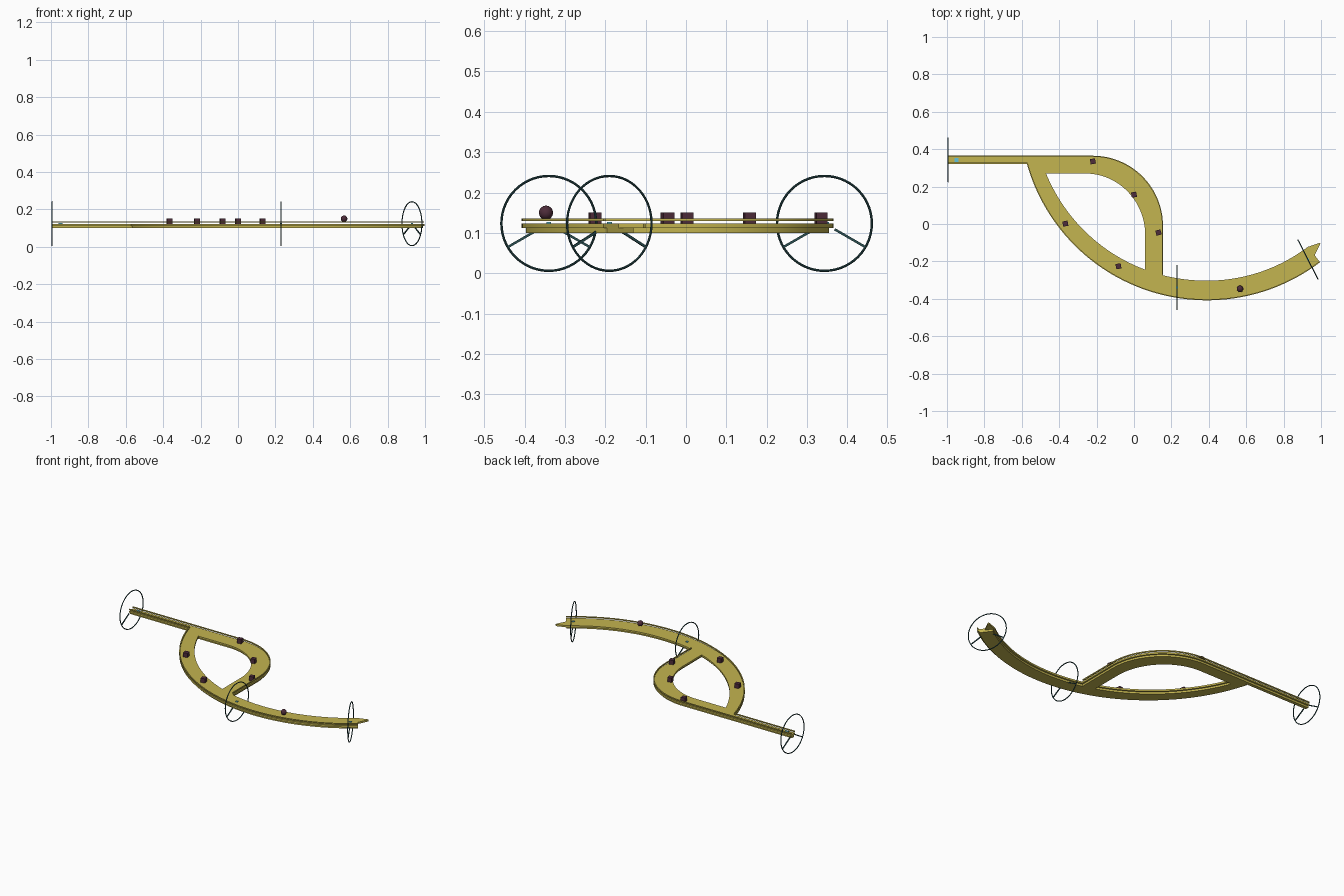
import bpy, bmesh, math
from math import sin, cos, radians
from mathutils import Vector, Matrix

if "Cube" in bpy.data.objects:
    bpy.data.objects.remove(bpy.data.objects["Cube"])


def material(name, rgb):
    m = bpy.data.materials.new(name)
    m.diffuse_color = (*rgb, 1)
    m.use_nodes = True
    m.node_tree.nodes["Principled BSDF"].inputs["Base Color"].default_value = m.diffuse_color
    return m


GOLD = material("gold", (0.55, 0.46, 0.08))
TEAL = material("dark teal", (0.022, 0.075, 0.08))
PLUM = material("dark plum", (0.075, 0.025, 0.042))
CYAN = material("light cyan", (0.12, 0.55, 0.72))


def finish(name, bm, mat, smooth=False):
    bmesh.ops.recalc_face_normals(bm, faces=bm.faces)
    me = bpy.data.meshes.new(name)
    bm.to_mesh(me)
    bm.free()
    me.materials.append(mat)
    ob = bpy.data.objects.new(name, me)
    bpy.context.collection.objects.link(ob)
    if smooth:
        bpy.ops.object.select_all(action='DESELECT')
        ob.select_set(True)
        bpy.context.view_layer.objects.active = ob
        bpy.ops.object.shade_smooth_by_angle(angle=radians(35))
    return ob


def ribbon(name, left, right, z0, z1, inset=0.0, mat=GOLD):
    """Solid strip between two edge lines, narrowed by inset on each side."""
    bm = bmesh.new()
    rings = []
    for a, b in zip(left, right):
        a, b = Vector(a), Vector(b)
        d = (b - a).normalized() * inset
        a, b = a + d, b - d
        rings.append([bm.verts.new((p.x, p.y, z)) for p, z in
                      ((a, z0), (b, z0), (b, z1), (a, z1))])
    for r, s in zip(rings, rings[1:]):
        for i in range(4):
            j = (i + 1) % 4
            bm.faces.new((r[i], r[j], s[j], s[i]))
    bm.faces.new(rings[0])
    bm.faces.new(rings[-1])
    return finish(name, bm, mat, True)


def edge_rail(name, edge, other):
    """Thin rail floating above one edge of a strip."""
    inner = []
    for a, b in zip(edge, other):
        a, b = Vector(a), Vector(b)
        inner.append(a + (b - a).normalized() * 0.006)
    ribbon(name, edge, inner, 0.129, 0.136)


def track(name, left, right):
    ribbon(name + "_deck", left, right, 0.112, 0.123)
    ribbon(name + "_beam", left, right, 0.100, 0.112, 0.011)


def big(r, deg):
    t = radians(deg)
    return (0.39 + r * sin(t), 0.592 - r * cos(t))


# long sweeping arc
N = 72
angles = [-74.5 + (37.2 + 74.5) * i / N for i in range(N + 1)]
outer = [big(1.0, a) for a in angles]
inner = [big(0.895 + 0.026 * max(0, -a / 74.5) ** 1.5, a) for a in angles]
track("sweep", outer, inner)
edge_rail("sweep_rail", outer, inner)

# pointed tip at the open end
ribbon("sweep_tip", [big(0.955, 37), big(0.924, 41)],
       [big(0.895, 37), big(0.918, 41)], 0.112, 0.123)

# loop: straight, quarter bend, straight down into the sweep
M = 32
outer = [(-0.53, 0.365)]
inner = [(-0.49, 0.27)]
for i in range(M + 1):
    t = radians(90 - 90 * i / M)
    outer.append((-0.22 + 0.375 * cos(t), -0.01 + 0.375 * sin(t)))
    inner.append((-0.26 + 0.32 * cos(t), -0.06 + 0.33 * sin(t)))
outer.append((0.155, -0.30))
inner.append((0.06, -0.27))
track("loop", outer, inner)
edge_rail("loop_rail", outer[:-1] + [(0.155, -0.27)], inner)

# narrow entry bar
top, low = [(-0.997, 0.365), (-0.48, 0.365)], [(-0.997, 0.322), (-0.48, 0.322)]
track("entry_bar", top, low)
edge_rail("entry_rail_back", top, low)
edge_rail("entry_rail_front", [low[0], (-0.57, 0.322)], [top[0], (-0.57, 0.365)])


def hoop(name, x, y, turn):
    """Upright ring with two lower spokes and a small marker on the track."""
    place = Matrix.Translation((x, y, 0.1235)) @ Matrix.Rotation(radians(turn), 4, 'Z')
    bm = bmesh.new()
    seg, sides, rad, tube = 56, 8, 0.1175, 0.003
    grid = []
    for i in range(seg):
        a = 2 * math.pi * i / seg
        row = []
        for j in range(sides):
            b = 2 * math.pi * j / sides
            r = rad + tube * cos(b)
            row.append(bm.verts.new((tube * sin(b), r * cos(a), r * sin(a))))
        grid.append(row)
    for i in range(seg):
        for j in range(sides):
            k, l = (i + 1) % seg, (j + 1) % sides
            bm.faces.new((grid[i][j], grid[k][j], grid[k][l], grid[i][l]))
    bm.transform(place)
    finish(name + "_ring", bm, TEAL, True)

    bm = bmesh.new()
    for ang in (-30, -150):
        m = (place @ Matrix.Rotation(radians(ang), 4, 'X')
             @ Matrix.Translation((0, 0.073, 0)) @ Matrix.Diagonal((0.005, 0.088, 0.006, 1)))
        bmesh.ops.create_cube(bm, size=1, matrix=m)
    finish(name + "_spokes", bm, TEAL)


hoop("start_hoop", -0.994, 0.343, 0)
hoop("middle_hoop", 0.23, -0.34, 0)
hoop("end_hoop", 0.93, -0.19, 27)

# small cyan markers lying on the deck
for i, (x, y, s) in enumerate(((-0.95, 0.343, 0.022), (0.23, -0.34, 0.012), (0.93, -0.19, 0.012))):
    bm = bmesh.new()
    bmesh.ops.create_cube(bm, size=1, matrix=Matrix.Translation((x, y, 0.125))
                          @ Matrix.Diagonal((s, s, 0.005, 1)))
    finish(f"marker_{i + 1}", bm, CYAN)

# blocks standing on the loop
blocks = ((-0.22, 0.335, 10), (0.0, 0.157, 10), (0.131, -0.046, 15),
          (-0.367, 0.002, 10), (-0.083, -0.226, 10))
for i, (x, y, turn) in enumerate(blocks):
    bm = bmesh.new()
    bmesh.ops.create_cube(bm, size=1, matrix=Matrix.Translation((x, y, 0.1365))
                          @ Matrix.Rotation(radians(turn), 4, 'Z')
                          @ Matrix.Diagonal((0.028, 0.028, 0.028, 1)))
    finish(f"block_{i + 1}", bm, PLUM)

# ball hovering over the sweep
bm = bmesh.new()
bmesh.ops.create_uvsphere(bm, u_segments=24, v_segments=14, radius=0.0175,
                          matrix=Matrix.Translation((0.567, -0.347, 0.15)))
finish("ball", bm, PLUM, True)
